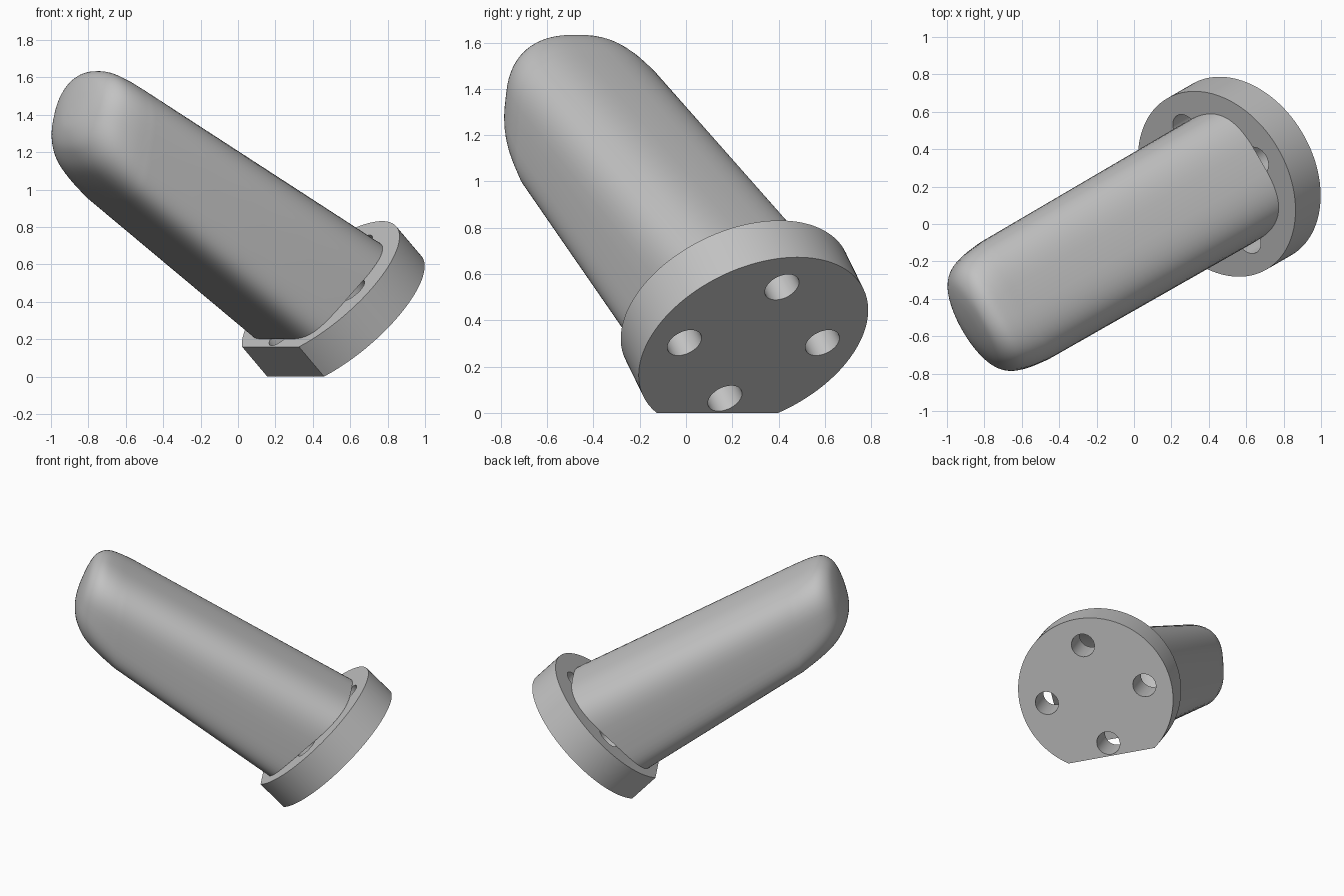
import bpy, bmesh, math
from mathutils import Matrix, Vector

old = bpy.data.objects.get("Cube")
if old:
    bpy.data.objects.remove(old, do_unlink=True)

grey = bpy.data.materials.new("plain grey")
grey.use_nodes = True
colour = (0.54, 0.54, 0.54, 1)
grey.diffuse_color = colour
grey.node_tree.nodes["Principled BSDF"].inputs["Base Color"].default_value = colour

# Directions: level axis of tilt, heading of the lean, plate normal and slope
heading = Vector((math.cos(math.radians(30)), math.sin(math.radians(30)), 0))
across = Vector((heading.y, -heading.x, 0))
tilt = math.radians(45.7)
up = Vector((0, 0, 1))
slope = heading * math.sin(tilt) + up * math.cos(tilt)
normal = up * math.sin(tilt) - heading * math.cos(tilt)
MID = across * 0.036         # sideways offset of the symmetry plane


def finish(obj, angle):
    bpy.ops.object.select_all(action="DESELECT")
    obj.select_set(True)
    bpy.context.view_layer.objects.active = obj
    if obj.type == "CURVE":
        bpy.ops.object.convert(target="MESH")
        obj = bpy.context.object
    obj.data.materials.clear()
    obj.data.materials.append(grey)
    bpy.ops.object.shade_smooth_by_angle(angle=math.radians(angle))


def arc(cx, cy, r, start, end, n):
    return [(cx + r * math.cos(start + (end - start) * i / n),
             cy + r * math.sin(start + (end - start) * i / n)) for i in range(n + 1)]


# Mounting plate: round disc with one flat side and four through holes
R, FLAT, THICK = 0.529, 0.433, 0.222
half = math.acos(FLAT / R)
loops = [arc(0, 0, R, half - math.pi / 2, 1.5 * math.pi - half, 96)]
for k in range(4):
    a = k * math.pi / 2
    loops.append(arc(0.344 * math.cos(a), 0.344 * math.sin(a), 0.079, 0, 2 * math.pi, 32)[:-1])

curve = bpy.data.curves.new("mounting_plate", "CURVE")
curve.dimensions = "2D"
curve.fill_mode = "BOTH"
curve.extrude = THICK / 2
for loop in loops:
    spline = curve.splines.new("POLY")
    spline.points.add(len(loop) - 1)
    for p, (x, y) in zip(spline.points, loop):
        p.co = (x, y, 0, 1)
    spline.use_cyclic_u = True
plate = bpy.data.objects.new("mounting_plate", curve)
bpy.context.collection.objects.link(plate)
right = slope.cross(normal)
frame = Matrix((right, slope, normal)).transposed().to_4x4()
base = MID + heading * 0.645 + up * 0.303
plate.matrix_world = Matrix.Translation(base + normal * THICK / 2) @ frame
finish(plate, 30)

# Handle: sections lofted from the plate to a blunt domed tip, each with
# top (heading, height), bottom (heading, height), half width,
# squareness of the upper half and of the flatter lower half
sections = [Vector(s) for s in (
    (0.757, 0.727, 0.218, 0.200, 0.370, 3.0, 5.0),
    (-0.70, 1.545, -0.80, 0.935, 0.362, 2.9, 4.5),
    (-0.80, 1.602, -0.92, 1.032, 0.347, 2.7, 3.8),
    (-0.88, 1.633, -1.005, 1.112, 0.318, 2.5, 3.2),
    (-0.945, 1.615, -1.052, 1.185, 0.268, 2.3, 2.8),
    (-0.99, 1.56, -1.075, 1.25, 0.195, 2.2, 2.5),
    (-1.03, 1.48, -1.078, 1.33, 0.095, 2.1, 2.2),
    (-1.06, 1.405, -1.06, 1.405, 0, 2, 2),
)]
SIDES, STEPS = 64, 4


def smooth(p, q, r, s, t):
    return q + (r - p) * t / 2 + (p - q * 2.5 + r * 2 - s / 2) * t ** 2 \
        + ((q - r) * 3 + s - p) / 2 * t ** 3


def place(h, z):
    return MID + heading * h + up * z


def squash(t, power):
    return math.copysign(abs(t) ** (2 / power), t)


# Straight shaft first, then finer steps round the dome
shaft, dome = sections[:1], sections[1:]
path = [dome[0] * 2 - dome[1]] + dome + [dome[-1]]
stations = shaft + [smooth(*path[k:k + 4], step / STEPS)
                    for k in range(len(dome) - 1) for step in range(STEPS)]

bm = bmesh.new()
rings = []
for th, tz, bh, bz, width, upper_power, lower_power in stations:
    t, b = place(th, tz), place(bh, bz)
    ring = []
    for i in range(SIDES):
        a = 2 * math.pi * i / SIDES
        power = upper_power if i < SIDES / 2 else lower_power
        ring.append(bm.verts.new((t + b) / 2 + (t - b) / 2 * squash(math.sin(a), power)
                                 + across * width * squash(math.cos(a), power)))
    rings.append(ring)
for lower, upper in zip(rings, rings[1:]):
    for i in range(SIDES):
        j = (i + 1) % SIDES
        bm.faces.new((lower[i], lower[j], upper[j], upper[i]))
tip = bm.verts.new(place(dome[-1][0], dome[-1][1]))
for i in range(SIDES):
    bm.faces.new((rings[-1][i], rings[-1][(i + 1) % SIDES], tip))
cap = bm.faces.new(rings[0])
bmesh.ops.recalc_face_normals(bm, faces=bm.faces)
bmesh.ops.delete(bm, geom=[cap], context="FACES_ONLY")   # open where it meets the plate
mesh = bpy.data.meshes.new("handle")
bm.to_mesh(mesh)
bm.free()
handle = bpy.data.objects.new("handle", mesh)
bpy.context.collection.objects.link(handle)
finish(handle, 60)
